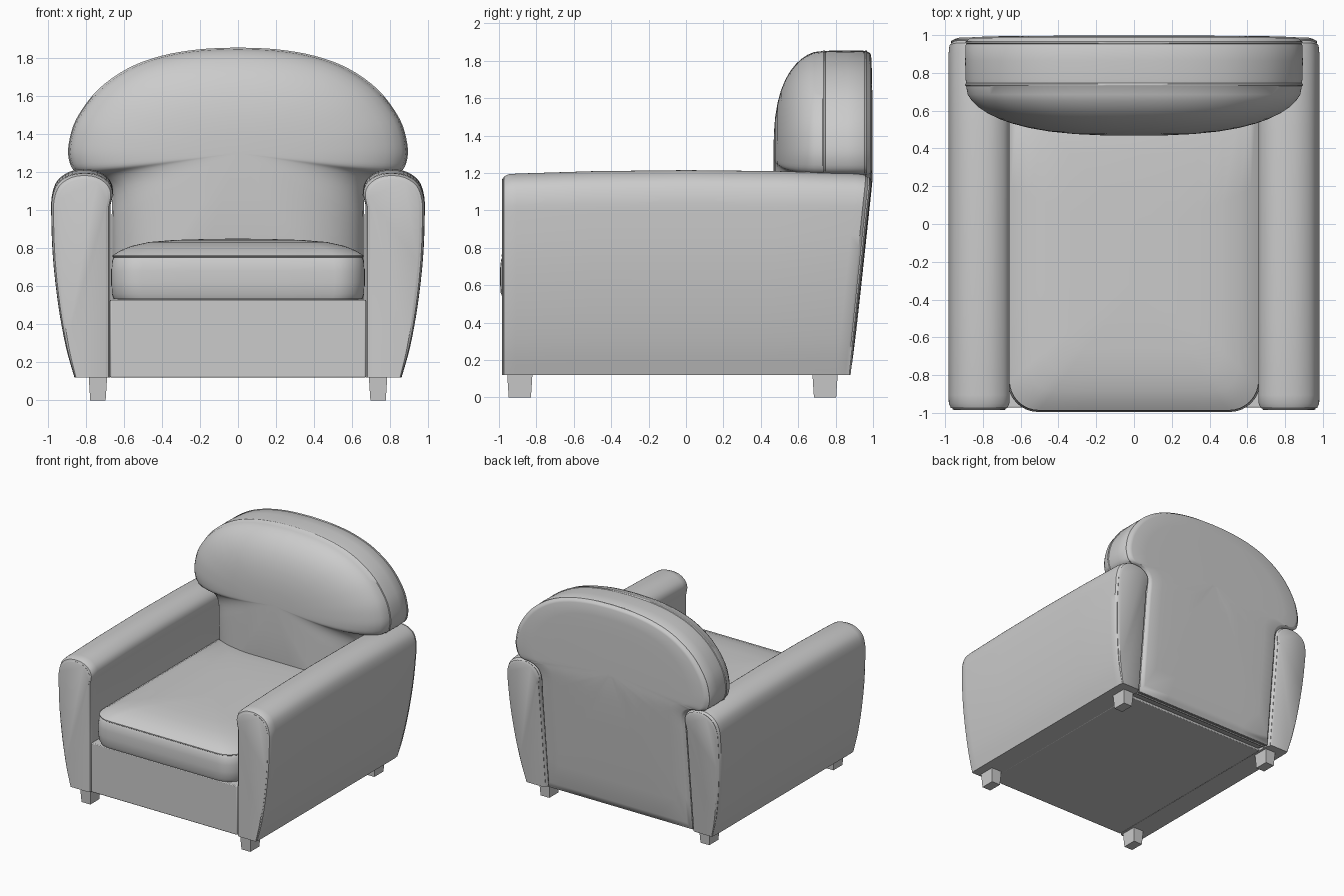
import bpy, bmesh, math

if "Cube" in bpy.data.objects:
    bpy.data.objects.remove(bpy.data.objects["Cube"], do_unlink=True)

grey = bpy.data.materials.new("grey upholstery")
grey.use_nodes = True
grey.diffuse_color = (0.6, 0.6, 0.6, 1)
grey.node_tree.nodes["Principled BSDF"].inputs["Base Color"].default_value = (0.6, 0.6, 0.6, 1)


def spline(points, steps=4):
    """Smooth open curve through a few points."""
    out = []
    for i in range(len(points) - 1):
        a, b = points[max(i - 1, 0)], points[i]
        c, d = points[i + 1], points[min(i + 2, len(points) - 1)]
        for k in range(steps):
            t = k / steps
            out.append(tuple(
                0.5 * (2 * q + (r - p) * t + (2 * p - 5 * q + 4 * r - s) * t * t
                       + (3 * q - p - 3 * r + s) * t ** 3)
                for p, q, r, s in zip(a, b, c, d)))
    return out + [points[-1]]


def loft(name, rings, angle=35):
    """Skin equal-sized rings of points and cap both ends."""
    bm = bmesh.new()
    rows = [[bm.verts.new(p) for p in ring] for ring in rings]
    n = len(rows[0])
    for a, b in zip(rows, rows[1:]):
        for i in range(n):
            j = (i + 1) % n
            bm.faces.new((a[i], a[j], b[j], b[i]))
    bm.faces.new(rows[0])
    bm.faces.new(rows[-1])
    bmesh.ops.recalc_face_normals(bm, faces=bm.faces)
    mesh = bpy.data.meshes.new(name)
    bm.to_mesh(mesh)
    bm.free()
    mesh.materials.append(grey)
    obj = bpy.data.objects.new(name, mesh)
    bpy.context.collection.objects.link(obj)
    bpy.ops.object.select_all(action="DESELECT")
    obj.select_set(True)
    bpy.context.view_layer.objects.active = obj
    bpy.ops.object.shade_smooth_by_angle(angle=math.radians(angle))
    return obj


def box(name, x, y, z, taper=0.0, bevel=0.0):
    """Box from ranges, narrowed at its bottom by taper."""
    rings = []
    for h, t in ((z[0], taper), (z[1], 0)):
        x0, x1, y0, y1 = x[0] + t, x[1] - t, y[0] + t, y[1] - t
        rings.append([(x0, y0, h), (x1, y0, h), (x1, y1, h), (x0, y1, h)])
    obj = loft(name, rings)
    if bevel:
        mod = obj.modifiers.new("soft edges", "BEVEL")
        mod.width, mod.segments = bevel, 2
    return obj


def back_y(z):
    """Leaning rear plane shared by the arms and the back."""
    return 0.88 + 0.108 * min(1, (z - 0.12) / 1.05)


# Arms: bulging profile swept from front to leaning rear
arm_profile = [(0.67, 0.12), (0.67, 0.6)] + spline(
    [(0.67, 1.04), (0.658, 1.11), (0.68, 1.165), (0.74, 1.205), (0.815, 1.215),
     (0.89, 1.2), (0.95, 1.155), (0.978, 1.08), (0.982, 0.98), (0.973, 0.75),
     (0.945, 0.5), (0.905, 0.28), (0.86, 0.12)])
# position along the arm, inset of the section
arm_stations = [(0, 0.03), (0.002, 0.022), (0.004, 0.024), (0.006, 0.012), (0.018, 0.002),
                (0.04, 0), (0.25, 0), (0.5, 0), (0.75, 0), (0.96, 0),
                (0.985, 0.005), (0.992, 0.018), (0.996, 0.014), (1, 0.03)]


def arm(name, side):
    rings = []
    for t, inset in arm_stations:
        ring = []
        for x, z in arm_profile:
            x2 = 0.815 + (x - 0.815) * (1 - inset / 0.165)
            up = (z - 0.12) / 1.095
            z2 = z - up * inset - 0.022 * up ** 3 * (2 * t - 1) ** 2
            ring.append((side * x2, -0.985 + t * (back_y(z) + 0.985), z2))
        rings.append(ring)
    loft(name, rings)


arm("left_arm", 1)
arm("right_arm", -1)

# Back: mushroom outline, domed in front, flat leaning panel behind
half = spline([(0, 1.855), (0.2, 1.846), (0.4, 1.812), (0.58, 1.745), (0.74, 1.63),
               (0.85, 1.48), (0.89, 1.35), (0.888, 1.26), (0.85, 1.2),
               (0.73, 1.175), (0.667, 1.1), (0.665, 0.95)])
half += [(0.665, z) for z in (0.8, 0.6, 0.35, 0.12)] + [(0.4, 0.12), (0.2, 0.12), (0, 0.12)]
outline = half + [(-x, z) for x, z in half[-2:0:-1]]
MID = 1.3


def front_y(z):
    return 0.74 + 0.08 * max(0, min(1, (1.1 - z) / 0.9))


def back_ring(scale, depth):
    ring = []
    for x, z in outline:
        z2 = max(MID + (z - MID) * scale, 0.12)
        ring.append((x * scale, depth(z2, scale), z2))
    return ring


def dome(z, s):
    return front_y(z) + (0.468 - front_y(z)) * math.sqrt(max(0, 1 - s ** 2.7))


rings = [back_ring(s, dome) for s in
         (0.04, 0.2, 0.35, 0.5, 0.62, 0.72, 0.8, 0.87, 0.92, 0.96, 0.985)]
rings += [back_ring(s, lambda z, _, o=o: front_y(z) + o) for s, o in
          ((0.994, -0.01), (1.0, -0.006), (1.0, 0.002), (0.994, 0.006), (0.998, 0.03))]
rings += [back_ring(1, lambda z, _: (front_y(z) + back_y(z)) / 2)]
rings += [back_ring(s, lambda z, _, o=o: back_y(z) + o) for s, o in
          ((0.997, -0.04), (0.992, -0.034), (0.998, -0.03), (0.998, -0.022),
           (0.988, -0.018), (0.975, -0.004), (0.95, 0.002), (0.8, 0.006),
           (0.6, 0.008), (0.4, 0.009), (0.2, 0.01), (0.04, 0.01))]
loft("backrest", rings, 40)

# Seat cushion: rounded slab with piping and a crowned top
MX, Y0, Y1, R = 0.668, -0.995, 0.7, 0.16
corner = [(MX - R + R * math.cos(a), Y0 + R - R * math.sin(a))
          for a in (math.pi / 2 * k / 8 for k in range(9))]
side = [(MX, Y1), (MX, 0.2), (MX, -0.4)] + corner + [(0.25, Y0)]
plan = side + [(-x, y) for x, y in reversed(side)]
YC = (Y0 + Y1) / 2
# inset from the edge, height
seat_levels = [(0.05, 0.53), (0.015, 0.533), (0.004, 0.56), (0, 0.62), (0, 0.68),
               (0.006, 0.735), (0.014, 0.75), (0.008, 0.755), (0.008, 0.762),
               (0.018, 0.768), (0.05, 0.788), (0.11, 0.812), (0.2, 0.832),
               (0.33, 0.843), (0.5, 0.848), (0.64, 0.85)]
loft("seat_cushion", [
    [(x * (1 - d / MX), YC + (y - YC) * (1 - d / (Y1 - YC)), z) for x, y in plan]
    for d, z in seat_levels], 40)

# Base below the seat
box("seat_base", (-0.672, 0.672), (-0.972, 0.75), (0.12, 0.528), bevel=0.006)

# Tapered feet
for sx, label in ((1, "left"), (-1, "right")):
    for y, end in (((-0.957, -0.82), "front"), ((0.675, 0.812), "back")):
        x = sorted((sx * 0.687, sx * 0.786))
        box(f"{end}_{label}_foot", x, y, (0, 0.14), taper=0.009)
